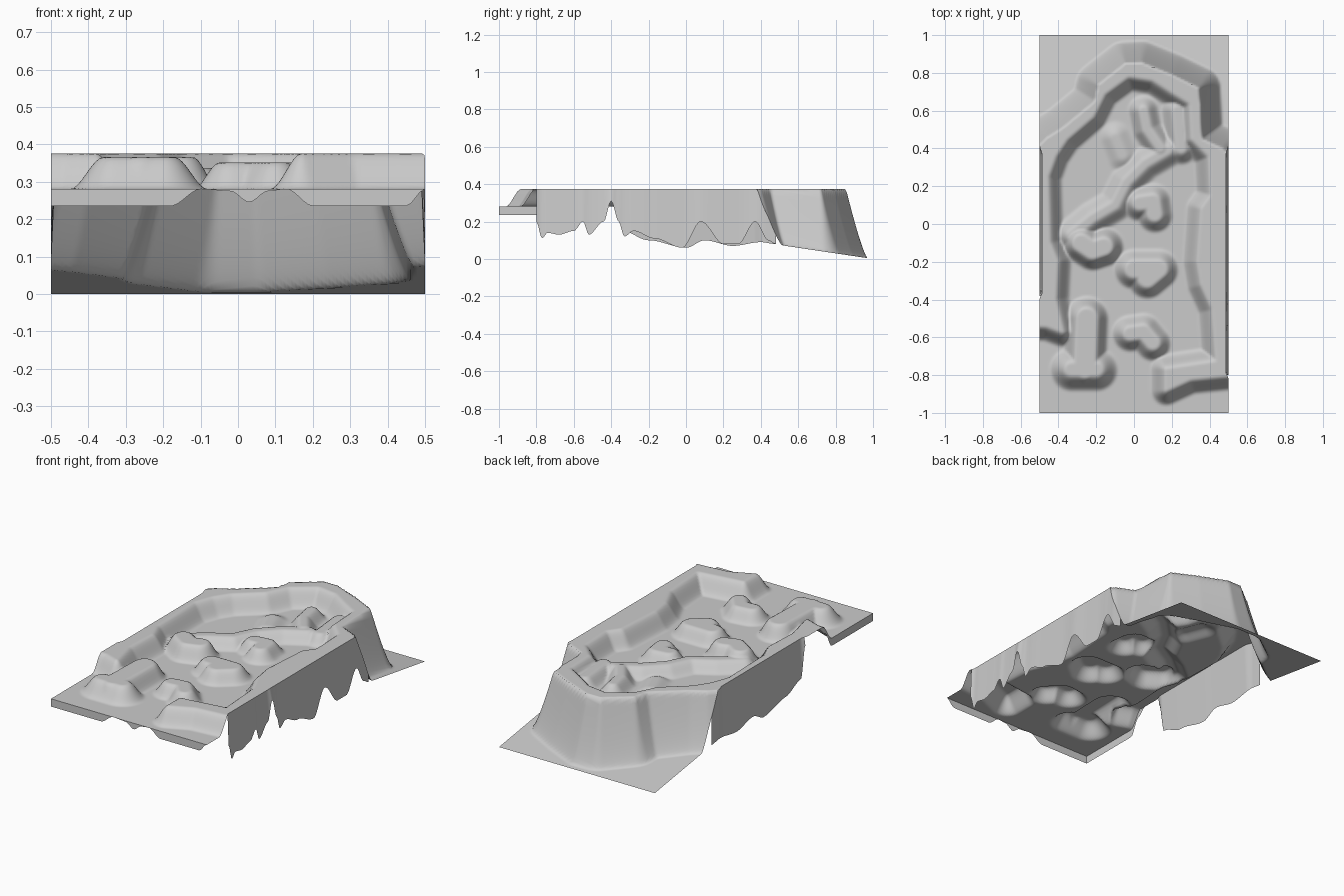
import bpy, bmesh, math

if "Cube" in bpy.data.objects:
    bpy.data.objects.remove(bpy.data.objects["Cube"])

FLOOR, TOP = 0.28, 0.375
NX, NY = 100, 200

# Outer crest of the raised plateau
OUTER = [(-.7, .36), (-.5, .42), (-.46, .46), (-.38, .51), (-.21, .65), (-.19, .74), (-.05, .85),
         (.04, .855), (.2, .79), (.345, .72), (.36, .45), (.47, .4), (.5, .37), (.7, .37),
         (.7, -1.3), (-.7, -1.3)]
# Inner crest, inside which the basin drops to the floor
INNER = [(-.45, -.1), (-.46, .25), (-.42, .36), (-.36, .45), (-.22, .57), (-.16, .69), (-.03, .785),
         (.1, .765), (.2, .7), (.3, .64), (.31, .45), (.4, .36), (.41, .15), (.36, .08), (.34, -.2),
         (.36, -.32), (.42, -.45), (.44, -.73), (.17, -.77), (.17, -.88), (.3, -.82), (.6, -.79),
         (.7, -1.2), (-.7, -1.2), (-.7, -.53), (-.46, -.54), (-.38, -.57), (-.42, -.4), (-.41, -.2)]
# Mounds: centreline, crest radius, slope width, height share
MOUNDS = [
    ([(.18, .39), (.06, .32), (-.04, .22), (-.1, .1), (-.22, .03), (-.33, -.06)], .015, .08, .6),
    ([(-.1, .46), (-.06, .36)], .01, .08, .3),
    ([(.14, .4), (.07, .5), (.05, .6)], .015, .07, .65),
    ([(.25, .4), (.23, .6)], .02, .07, .6),
    ([(.03, .11), (.1, .12), (.11, .05)], .03, .07, .7),
    ([(-.28, -.1), (-.22, -.14), (-.16, -.12)], .04, .07, .9),
    ([(0, -.24), (.13, -.24), (.07, -.29)], .04, .07, .75),
    ([(-.02, -.58), (.05, -.57), (.1, -.63)], .03, .07, .75),
    ([(-.25, -.5), (-.26, -.76)], .05, .07, .9),
    ([(-.33, -.77), (-.2, -.77)], .03, .09, .9),
]


def seg_dist(x, y, a, b):
    dx, dy = b[0] - a[0], b[1] - a[1]
    t = ((x - a[0]) * dx + (y - a[1]) * dy) / (dx * dx + dy * dy)
    t = min(1, max(0, t))
    return math.hypot(x - a[0] - t * dx, y - a[1] - t * dy)


def signed_dist(x, y, poly):
    """Positive inside the polygon."""
    inside, d = False, 9
    for a, b in zip(poly, poly[1:] + poly[:1]):
        d = min(d, seg_dist(x, y, a, b))
        if (a[1] > y) != (b[1] > y) and x < a[0] + (y - a[1]) * (b[0] - a[0]) / (b[1] - a[1]):
            inside = not inside
    return d if inside else -d


def smooth(t):
    t = min(1, max(0, t))
    return t * t * (3 - 2 * t)


def height(x, y):
    rise = 1 - smooth(signed_dist(x, y, INNER) / .085)
    for pts, r, w, h in MOUNDS:
        d = min(seg_dist(x, y, a, b) for a, b in zip(pts, pts[1:]))
        rise = max(rise, h * smooth((r + w - d) / w))
    z = FLOOR + (TOP - FLOOR) * rise
    out = -signed_dist(x, y, OUTER)
    if out > 0:
        apron = .15 * (1 - y)
        t = min(1, out / .115)
        z = apron + (z - apron) * (1 - t) ** 1.3
    return z


def ease(profile, v):
    """Smoothly interpolated profile height."""
    for (a, za), (b, zb) in zip(profile, profile[1:]):
        if a <= v <= b:
            return za + (zb - za) * smooth((v - a) / (b - a))
    return profile[-1][1]


def finish(bm, name):
    me = bpy.data.meshes.new(name)
    bm.to_mesh(me)
    bm.free()
    for p in me.polygons:
        p.use_smooth = True
    ob = bpy.data.objects.new(name, me)
    bpy.context.collection.objects.link(ob)
    return ob


def rim_inset(y, low):
    """How far the wall tops lean in from the sides."""
    return .014 * smooth((y - low) / .04) * smooth((.42 - y) / .06)


# Terrain sheet, pulled in a little where the side walls lean
bm = bmesh.new()
bmesh.ops.create_grid(bm, x_segments=NX, y_segments=NY, size=1)
for v in bm.verts:
    x, y = v.co.x * .5, v.co.y
    k = rim_inset(y, -.82 if x > 0 else -.4)
    x *= 1 - 2 * k
    v.co = (x, y, height(x, y))
finish(bm, "terrain_surface")


# Ragged hanging walls: top edge on the sheet, bottom edge from a profile
def skirt(name, top, bottom, profile, n):
    bm = bmesh.new()
    lo, hi = profile[0][0], profile[-1][0]
    prev = None
    for i in range(n + 1):
        u = lo + (hi - lo) * i / n
        z = height(*top(u))
        pair = (bm.verts.new((*top(u), z)),
                bm.verts.new((*bottom(u), min(z, ease(profile, u)))))
        if prev:
            bm.faces.new((prev[0], prev[1], pair[1], pair[0]))
        prev = pair
    bmesh.ops.remove_doubles(bm, verts=bm.verts, dist=.0001)
    bmesh.ops.recalc_face_normals(bm, faces=bm.faces)
    finish(bm, name)


skirt("right_wall", lambda u: (.5 - rim_inset(u, -.82), u), lambda u: (.5, u),
      [(-.8, .2), (-.77, .11), (-.74, .14), (-.68, .13), (-.6, .15), (-.55, .2), (-.52, .13),
       (-.44, .2), (-.4, .31), (-.36, .2), (-.33, .12), (-.28, .15), (-.17, .11), (-.02, .06),
       (.08, .2), (.2, .08), (.28, .08), (.37, .2), (.44, .1), (.48, .08)], 160)
skirt("left_wall", lambda u: (-.5 + rim_inset(u, -.4), u), lambda u: (-.5, u),
      [(-.38, .33), (-.34, .15), (-.2, .1), (0, .06), (.1, .1), (.25, .07), (.4, .09),
       (.48, .08)], 160)
skirt("left_lip", lambda u: (-.5, u), lambda u: (-.5, u),
      [(-1, .235), (-.62, .235), (-.56, .33), (-.5, .375)], 40)
skirt("front_lip", lambda u: (u, -1), lambda u: (u, -1),
      [(-.5, .235), (-.18, .235), (-.1, .28), (-.02, .275), (.03, .245), (.08, .275), (.13, .28),
       (.2, .235), (.45, .235), (.5, .28)], 80)
